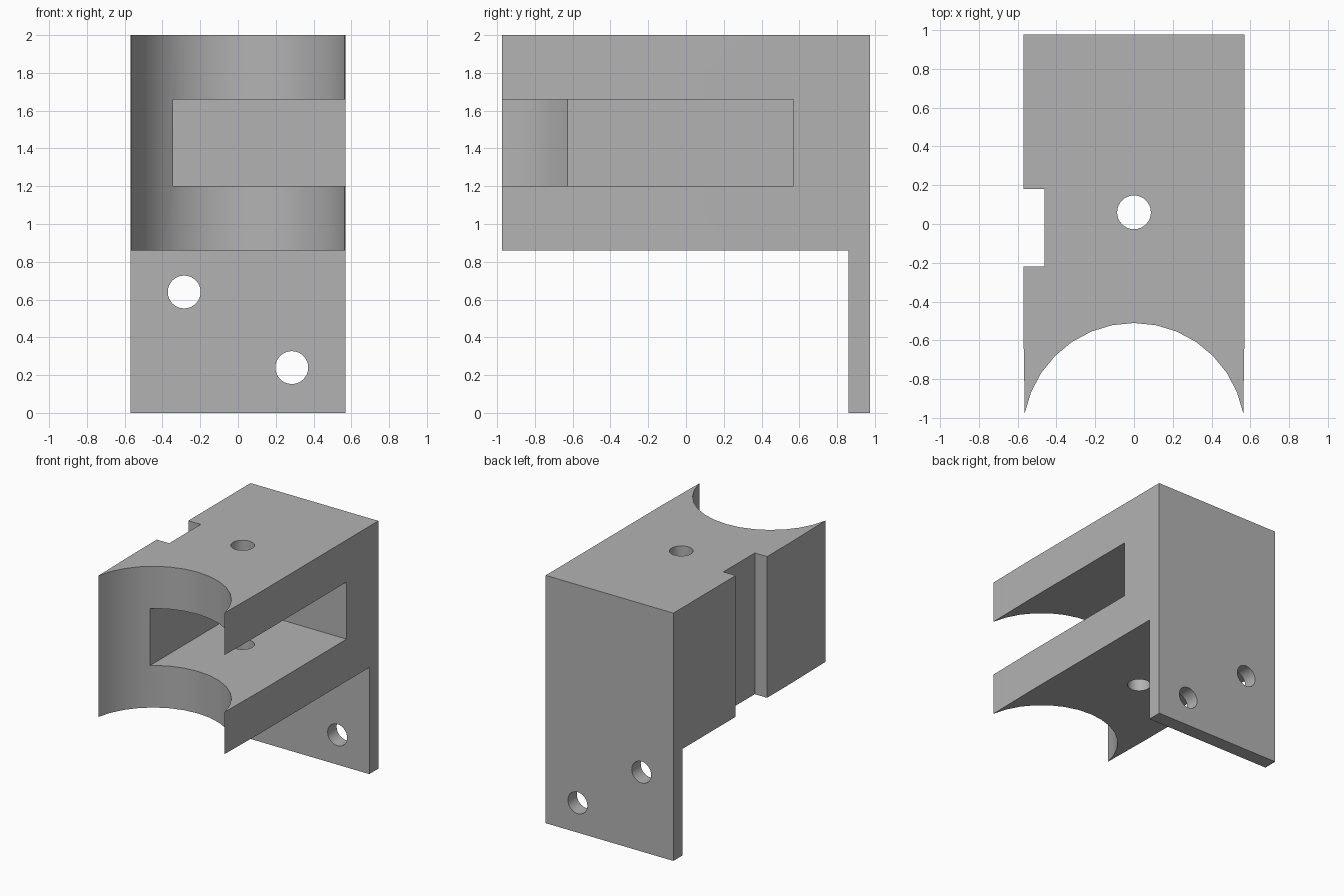
import bpy, bmesh, math
from mathutils import Matrix

cube = bpy.data.objects.get("Cube")
if cube:
    bpy.data.objects.remove(cube, do_unlink=True)

W, D, H = 0.57, 0.975, 2.0        # half width, half depth, height
LEDGE, PLATE_Y = 0.86, 0.86       # underside of the block, inner face of the back plate
ARC_R, ARC_Y, ARC_STEPS = 0.573, -1.083, 14
HOLE_R = 0.087

grey = bpy.data.materials.new("plain grey")
grey.use_nodes = True
colour = (0.45, 0.45, 0.45, 1)
grey.diffuse_color = colour
grey.node_tree.nodes["Principled BSDF"].inputs["Base Color"].default_value = colour


def make_object(name, bm):
    bmesh.ops.recalc_face_normals(bm, faces=bm.faces)
    mesh = bpy.data.meshes.new(name)
    bm.to_mesh(mesh)
    bm.free()
    mesh.materials.append(grey)
    obj = bpy.data.objects.new(name, mesh)
    bpy.context.collection.objects.link(obj)
    return obj


def prism(name, outline, z0, z1):
    bm = bmesh.new()
    face = bm.faces.new([bm.verts.new((x, y, z0)) for x, y in outline])
    top = bmesh.ops.extrude_face_region(bm, geom=[face])["geom"]
    bmesh.ops.translate(bm, vec=(0, 0, z1 - z0),
                        verts=[v for v in top if isinstance(v, bmesh.types.BMVert)])
    return make_object(name, bm)


def box(name, x0, x1, y0, y1, z0, z1):
    return prism(name, [(x0, y0), (x1, y0), (x1, y1), (x0, y1)], z0, z1)


def drill(name, location, length, rotation=0.0):
    bm = bmesh.new()
    matrix = Matrix.Translation(location) @ Matrix.Rotation(rotation, 4, "X")
    bmesh.ops.create_cone(bm, cap_ends=True, segments=32, radius1=HOLE_R,
                          radius2=HOLE_R, depth=length, matrix=matrix)
    return make_object(name, bm)


# Plan outline: square back, side notch, slightly tapered horns and a round saddle
sweep = math.acos((-D - ARC_Y) / ARC_R)
arc = []
for i in range(ARC_STEPS + 1):
    a = -sweep + 2 * sweep * i / ARC_STEPS
    arc.append((ARC_R * math.sin(a), ARC_Y + ARC_R * math.cos(a)))
notch = [(-W, 0.18), (-0.46, 0.18), (-0.46, -0.22), (-W, -0.22)]
outline = arc + [(W, -0.51), (W, D), (-W, D)] + notch + [(-W, -0.51)]
bracket = prism("saddle_bracket", outline, 0, H)

# Cuts: space under the block, side slot, vertical hole and two plate holes
cutters = [
    box("under_cutter", -1, 1, -2, PLATE_Y, -1, LEDGE),
    box("slot_cutter", -0.345, 1, -2, 0.57, 1.20, 1.66),
    drill("block_hole_cutter", (0, 0.06, 1.45), 1.6),
    drill("upper_plate_hole_cutter", (-0.285, 0.92, 0.64), 0.6, math.pi / 2),
    drill("lower_plate_hole_cutter", (0.285, 0.92, 0.24), 0.6, math.pi / 2),
]
bpy.ops.object.select_all(action="DESELECT")
bracket.select_set(True)
bpy.context.view_layer.objects.active = bracket
for cutter in cutters:
    cutter.hide_render = True
    mod = bracket.modifiers.new(cutter.name, "BOOLEAN")
    mod.operation, mod.solver, mod.object = "DIFFERENCE", "EXACT", cutter
    bpy.ops.object.modifier_apply(modifier=mod.name)
    bpy.data.objects.remove(cutter, do_unlink=True)

# Smooth saddle and holes, crisp corners
bpy.ops.object.shade_smooth_by_angle(angle=math.radians(30))
